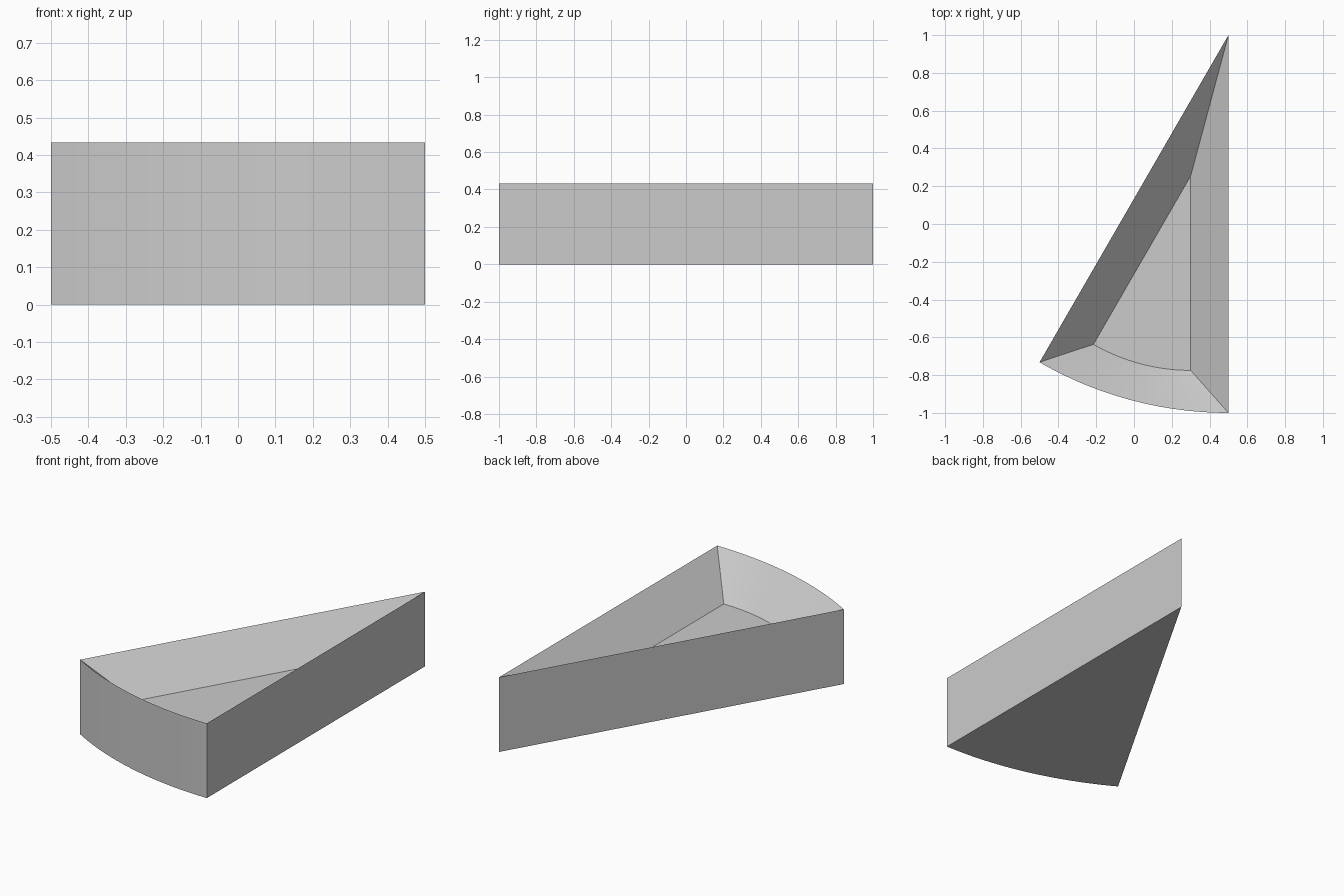
import bpy
import bmesh
from math import sin, cos, radians

cube = bpy.data.objects.get("Cube")
if cube:
    bpy.data.objects.remove(cube)

HEIGHT = 0.433
FLOOR = 0.234
SPAN = 30
STEPS = 24

# Single grey material
grey = bpy.data.materials.new("plain_grey")
grey.use_nodes = True
color = (0.6, 0.6, 0.6, 1)
grey.diffuse_color = color
grey.node_tree.nodes["Principled BSDF"].inputs["Base Color"].default_value = color


def sector(bm, tip, radius, z):
    """Ring of vertices: the tip, then the arc from the left end to the right end."""
    ring = [bm.verts.new((tip[0], tip[1], z))]
    for i in range(STEPS + 1):
        a = radians(270 - SPAN + SPAN * i / STEPS)
        ring.append(bm.verts.new((tip[0] + radius * cos(a), tip[1] + radius * sin(a), z)))
    return ring


def bridge(bm, lower, upper):
    for i in range(len(lower)):
        j = (i + 1) % len(lower)
        bm.faces.new((lower[i], lower[j], upper[j], upper[i]))


# Wedge with a sunken, sloping-sided tray in its top
bm = bmesh.new()
base = sector(bm, (0.5, 1), 2, 0)
rim = sector(bm, (0.5, 1), 2, HEIGHT)
tray = sector(bm, (0.3, 0.254), 1.029, FLOOR)
bm.faces.new(base[::-1])
bridge(bm, base, rim)
bridge(bm, rim, tray)
bm.faces.new(tray)
bmesh.ops.recalc_face_normals(bm, faces=bm.faces)

mesh = bpy.data.meshes.new("wedge_tray")
bm.to_mesh(mesh)
bm.free()
mesh.materials.append(grey)
wedge = bpy.data.objects.new("wedge_tray", mesh)
bpy.context.collection.objects.link(wedge)

# Smooth the curved end, keep the corners sharp
bpy.ops.object.select_all(action="DESELECT")
wedge.select_set(True)
bpy.context.view_layer.objects.active = wedge
bpy.ops.object.shade_smooth_by_angle(angle=radians(20))
